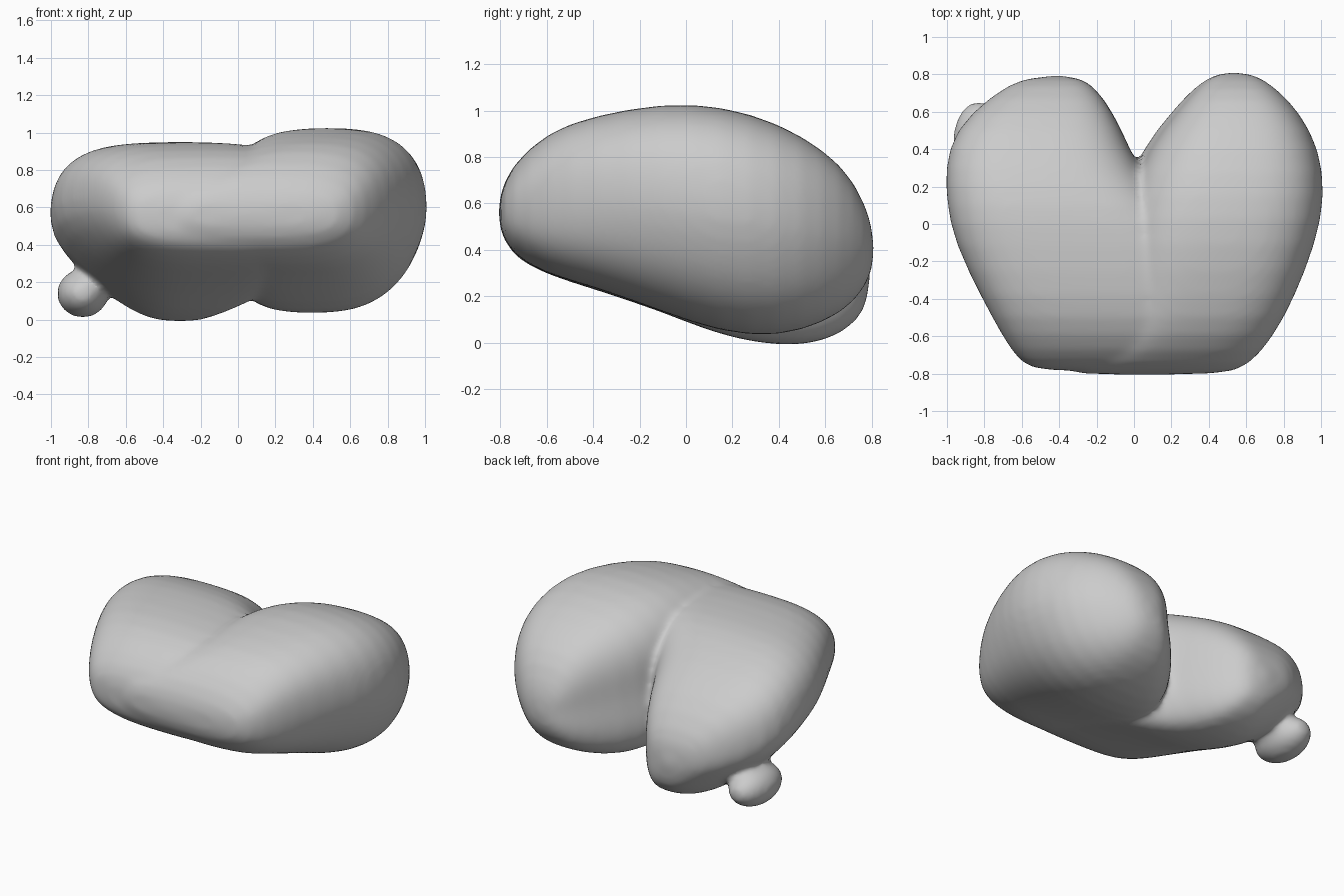
import bpy, bmesh
from math import sin, cos, pi, copysign

cube = bpy.data.objects.get("Cube")
if cube:
    bpy.data.objects.remove(cube)

SIDES = 28

grey = bpy.data.materials.new("plain grey")
grey.use_nodes = True
colour = (0.6, 0.6, 0.6, 1)
grey.diffuse_color = colour
grey.node_tree.nodes["Principled BSDF"].inputs["Base Color"].default_value = colour


def rounded(value, power):
    return copysign(abs(value) ** (2 / power), value)


def add_lobe(bm, stations, outer_lean, inner_lean, power):
    """Loft rounded sections along y; the lower walls lean, less so near the front."""
    rings = []
    for y, inner, outer, bottom, top in stations:
        fade = min(1, (y + .85) / .85)
        ring = []
        for i in range(SIDES):
            a = 2 * pi * i / SIDES
            side = rounded(cos(a), power)
            up = rounded(sin(a), power)
            z = (bottom + top) / 2 + up * (top - bottom) / 2
            x = (inner + outer) / 2 + side * (outer - inner) / 2
            lean = outer_lean * fade * (1 + side) + inner_lean * (1 - side)
            x += lean * min(up, 0) * (top - bottom) / 2
            ring.append(bm.verts.new((x, y, z)))
        rings.append(ring)
    for a, b in zip(rings, rings[1:]):
        for i in range(SIDES):
            j = (i + 1) % SIDES
            bm.faces.new((a[i], a[j], b[j], b[i]))
    bm.faces.new(rings[0])
    bm.faces.new(rings[-1])


def add_ellipsoid(bm, centre, radii):
    made = bmesh.ops.create_uvsphere(bm, u_segments=24, v_segments=16, radius=1)
    bmesh.ops.scale(bm, vec=radii, verts=made["verts"])
    bmesh.ops.translate(bm, vec=centre, verts=made["verts"])


# Section stations: y, inner x, outer x, bottom, top
right_side = [
    (-.79, .4, -.5, .46, .62), (-.75, .45, -.61, .37, .75), (-.6, .45, -.71, .29, .88),
    (-.4, .4, -.82, .23, .945), (-.1, .35, -.97, .13, .955), (.1, .2, -1.01, .045, .945),
    (.3, .02, -1.02, -.005, .88), (.5, -.06, -.97, -.02, .78), (.68, -.16, -.78, .03, .62),
    (.8, -.28, -.58, .16, .42),
]
left_side = [
    (-.81, -.4, .48, .5, .62), (-.76, -.3, .62, .38, .76), (-.6, -.1, .75, .29, .91),
    (-.4, -.06, .86, .24, .98), (-.1, -.06, .98, .13, 1.035), (.15, -.02, 1.03, .04, 1.025),
    (.4, .07, 1, .02, .95), (.6, .23, .89, .085, .83), (.73, .34, .76, .17, .7),
    (.815, .45, .63, .31, .49),
]

bm = bmesh.new()
add_lobe(bm, right_side, -.48, 0, 3.2)
add_lobe(bm, left_side, .15, .13, 2.8)
bmesh.ops.recalc_face_normals(bm, faces=bm.faces)

# Small bulb and its thin neck
add_ellipsoid(bm, (-.83, .44, .14), (.14, .22, .13))
add_ellipsoid(bm, (-.71, .41, .23), (.07, .06, .06))

mesh = bpy.data.meshes.new("two_lobed_body")
bm.to_mesh(mesh)
bm.free()
body = bpy.data.objects.new("two_lobed_body", mesh)
bpy.context.collection.objects.link(body)
mesh.materials.append(grey)

# Fuse the volumes into one soft skin
smooth_cage = body.modifiers.new("Round", "SUBSURF")
smooth_cage.levels = smooth_cage.render_levels = 1
fuse = body.modifiers.new("Fuse", "REMESH")
fuse.mode = "VOXEL"
fuse.voxel_size = 0.02
fuse.use_smooth_shade = True
soften = body.modifiers.new("Soften", "SMOOTH")
soften.factor = 0.5
soften.iterations = 14
